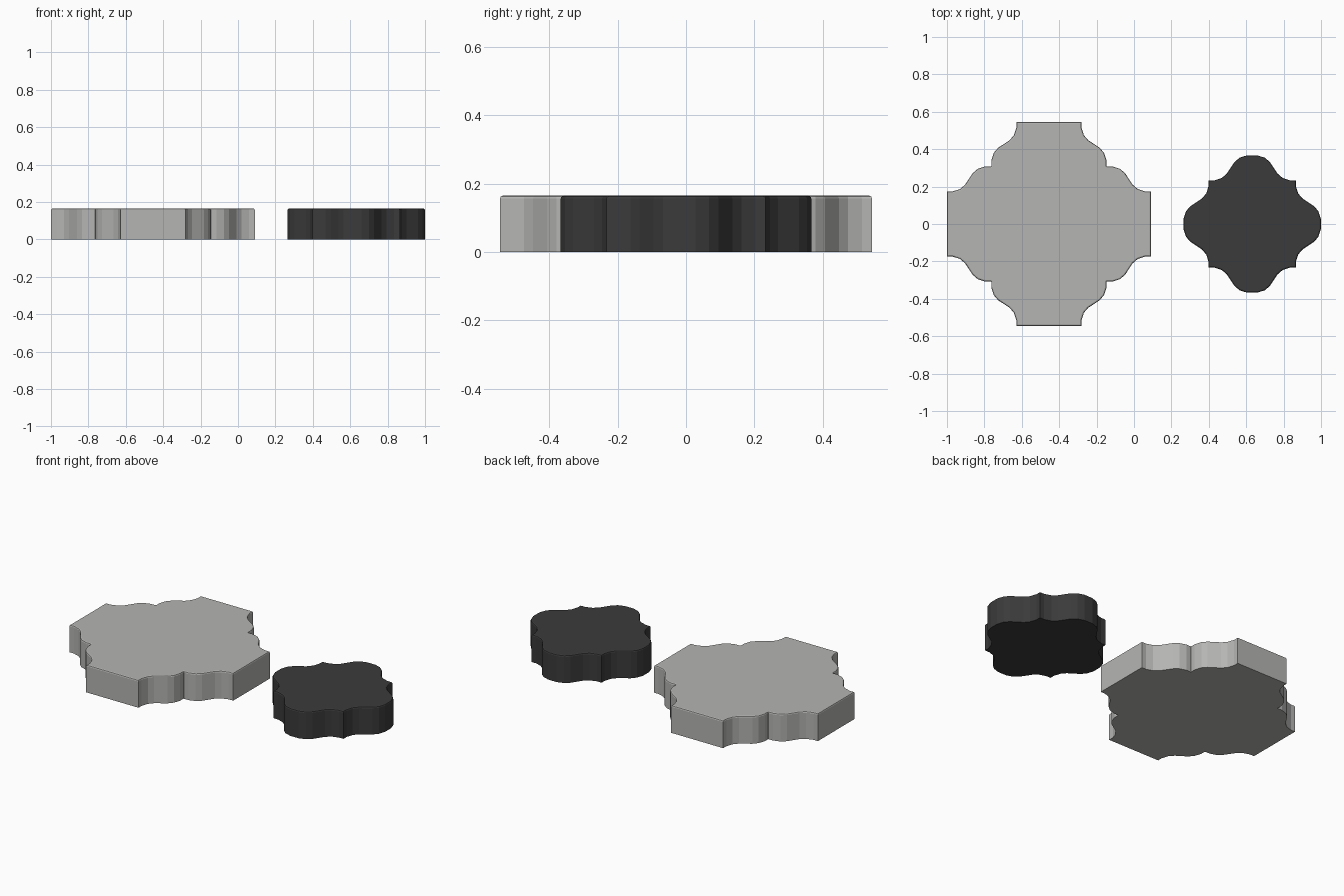
import bpy, bmesh

if "Cube" in bpy.data.objects:
    bpy.data.objects.remove(bpy.data.objects["Cube"])

HEIGHT = 0.165
BEVEL = 0.008

# Shared S-shaped edge, as (across, along) offsets from its start
S_CURVE = [(0, 0), (0, 0.03), (0.013, 0.07), (0.036, 0.097), (0.067, 0.1175),
           (0.098, 0.138), (0.121, 0.165), (0.134, 0.205), (0.134, 0.235)]


def material(name, rgb):
    m = bpy.data.materials.new(name)
    m.diffuse_color = (*rgb, 1)
    m.use_nodes = True
    m.node_tree.nodes["Principled BSDF"].inputs["Base Color"].default_value = m.diffuse_color
    return m


def full_outline(corner):
    """Rotate one corner (right side to top side) by quarter turns."""
    pts = []
    for _ in range(4):
        for p in corner:
            if not pts or abs(p[0] - pts[-1][0]) + abs(p[1] - pts[-1][1]) > 1e-4:
                pts.append(p)
        corner = [(-y, x) for x, y in corner]
    if abs(pts[0][0] - pts[-1][0]) + abs(pts[0][1] - pts[-1][1]) < 1e-4:
        pts.pop()
    return pts


def paver(name, outline, x, mat):
    """Extrude an outline and round its upper rim."""
    bm = bmesh.new()
    base = bm.faces.new([bm.verts.new((px, py, 0)) for px, py in outline])
    ext = bmesh.ops.extrude_face_region(bm, geom=[base], use_keep_orig=True)
    for v in ext["geom"]:
        if isinstance(v, bmesh.types.BMVert):
            v.co.z = HEIGHT
    bmesh.ops.recalc_face_normals(bm, faces=bm.faces)
    rim = [e for e in bm.edges if all(v.co.z > HEIGHT / 2 for v in e.verts)]
    bmesh.ops.bevel(bm, geom=rim, offset=BEVEL, segments=2, profile=0.5,
                    affect='EDGES', clamp_overlap=False)
    bmesh.ops.recalc_face_normals(bm, faces=bm.faces)
    me = bpy.data.meshes.new(name)
    bm.to_mesh(me)
    bm.free()
    me.materials.append(mat)
    ob = bpy.data.objects.new(name, me)
    ob.location.x = x
    bpy.context.collection.objects.link(ob)


light = material("light grey", (0.46, 0.46, 0.45))
dark = material("charcoal", (0.043, 0.043, 0.043))

# Large cross paver: straight sides joined by stepped S-curves
upper = [(0.174 + a, 0.545 - b) for a, b in S_CURVE]
lower = [(y, x) for x, y in upper]
paver("large_paver", full_outline(lower + upper[::-1]), -0.455, light)

# Small paver: four round lobes meeting at square corners
lobe = [(0.233 - b, 0.233 + a) for a, b in S_CURVE]
lobe[-1] = (0, 0.367)
side = [(y, x) for x, y in lobe]
paver("small_paver", full_outline(side[::-1] + lobe), 0.632, dark)
